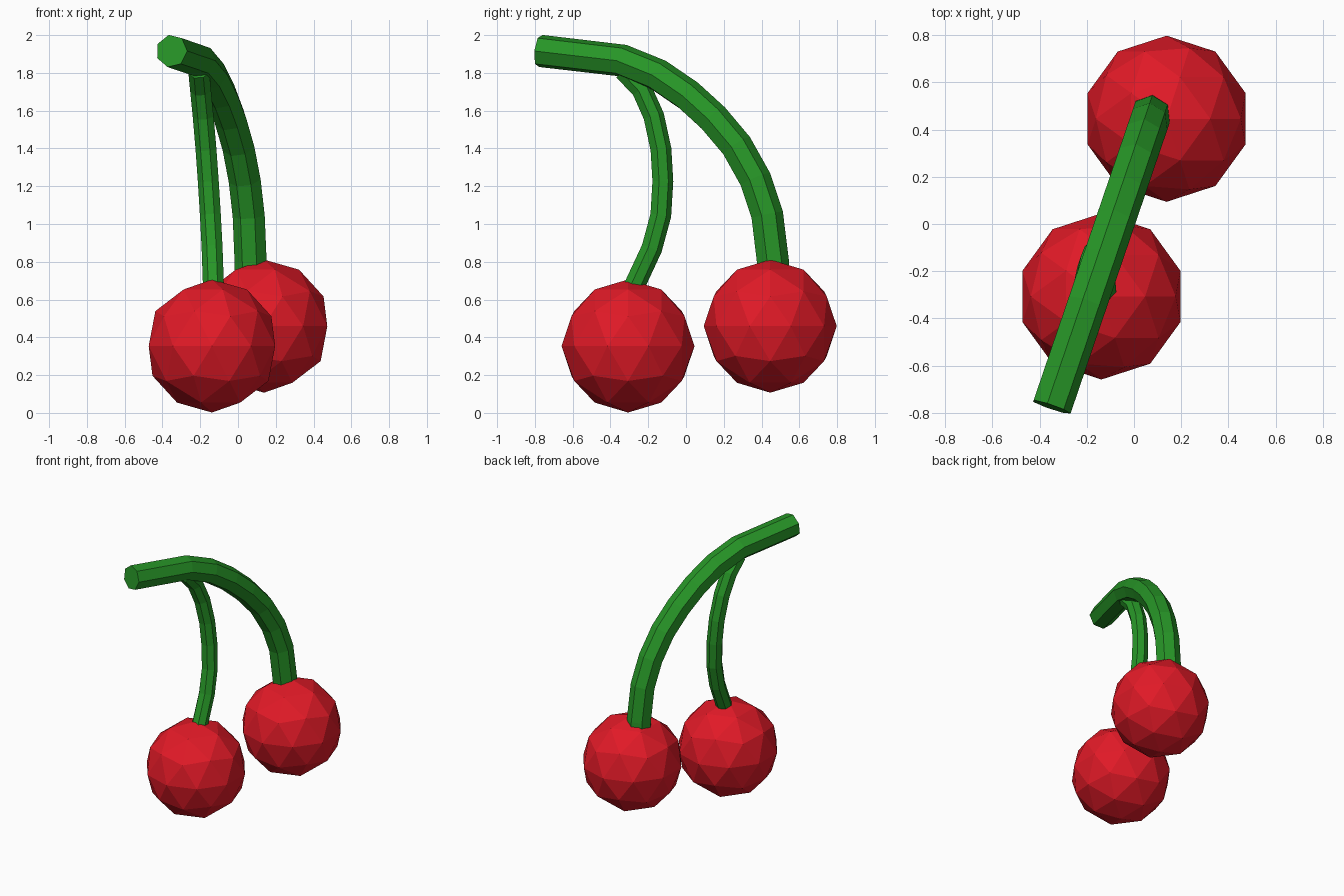
import bpy, bmesh, math
from mathutils import Vector

if "Cube" in bpy.data.objects:
    bpy.data.objects.remove(bpy.data.objects["Cube"])


def material(name, color):
    m = bpy.data.materials.new(name)
    m.diffuse_color = color
    m.use_nodes = True
    m.node_tree.nodes["Principled BSDF"].inputs["Base Color"].default_value = m.diffuse_color
    return m


red = material("cherry_red", (0.75, 0.01, 0.02, 1))
green = material("stem_green", (0.02, 0.3, 0.02, 1))


def cherry(name, loc):
    bpy.ops.mesh.primitive_ico_sphere_add(subdivisions=2, radius=0.352, location=loc)
    ob = bpy.context.object
    ob.name = name
    ob.data.materials.append(red)


def stem(name, path, radius, sides=7):
    """Sweep a seven-sided profile along a path."""
    pts = [Vector(p) for p in path]
    side = Vector((0.946, -0.323, 0))
    bm = bmesh.new()
    rings = []
    for i, p in enumerate(pts):
        t = Vector((0, 0, 0))
        if i > 0:
            t += (p - pts[i - 1]).normalized()
        if i < len(pts) - 1:
            t += (pts[i + 1] - p).normalized()
        t.normalize()
        v = side.cross(t).normalized()
        u = t.cross(v)
        angles = [2 * math.pi * k / sides for k in range(sides)]
        rings.append([bm.verts.new(p + radius * (math.cos(a) * u + math.sin(a) * v))
                      for a in angles])
    for a, b in zip(rings, rings[1:]):
        for k in range(sides):
            n = (k + 1) % sides
            bm.faces.new((a[k], a[n], b[n], b[k]))
    bm.faces.new(rings[0])
    bm.faces.new(rings[-1])
    bmesh.ops.recalc_face_normals(bm, faces=bm.faces)
    me = bpy.data.meshes.new(name)
    bm.to_mesh(me)
    bm.free()
    me.materials.append(green)
    bpy.context.collection.objects.link(bpy.data.objects.new(name, me))


# Cherries
cherry("front_cherry", (-0.138, -0.307, 0.354))
cherry("back_cherry", (0.138, 0.446, 0.459))

# Main stem lies in one vertical plane
main_yz = [(-0.775, 1.916), (-0.34, 1.865), (-0.15, 1.788), (0.008, 1.68),
           (0.143, 1.557), (0.267, 1.41), (0.365, 1.235), (0.428, 1.046),
           (0.458, 0.80), (0.462, 0.70)]
stem("main_stem", [(-0.351 + 0.341 * (y + 0.773), y, z) for y, z in main_yz], 0.0875)

# Thin side stem branching down to the front cherry
stem("side_stem", [(-0.207, -0.33, 1.81), (-0.197, -0.235, 1.71), (-0.183, -0.172, 1.57),
                   (-0.168, -0.134, 1.395), (-0.156, -0.124, 1.225), (-0.145, -0.135, 1.045),
                   (-0.136, -0.183, 0.87), (-0.13, -0.267, 0.69), (-0.128, -0.292, 0.64)], 0.057)
